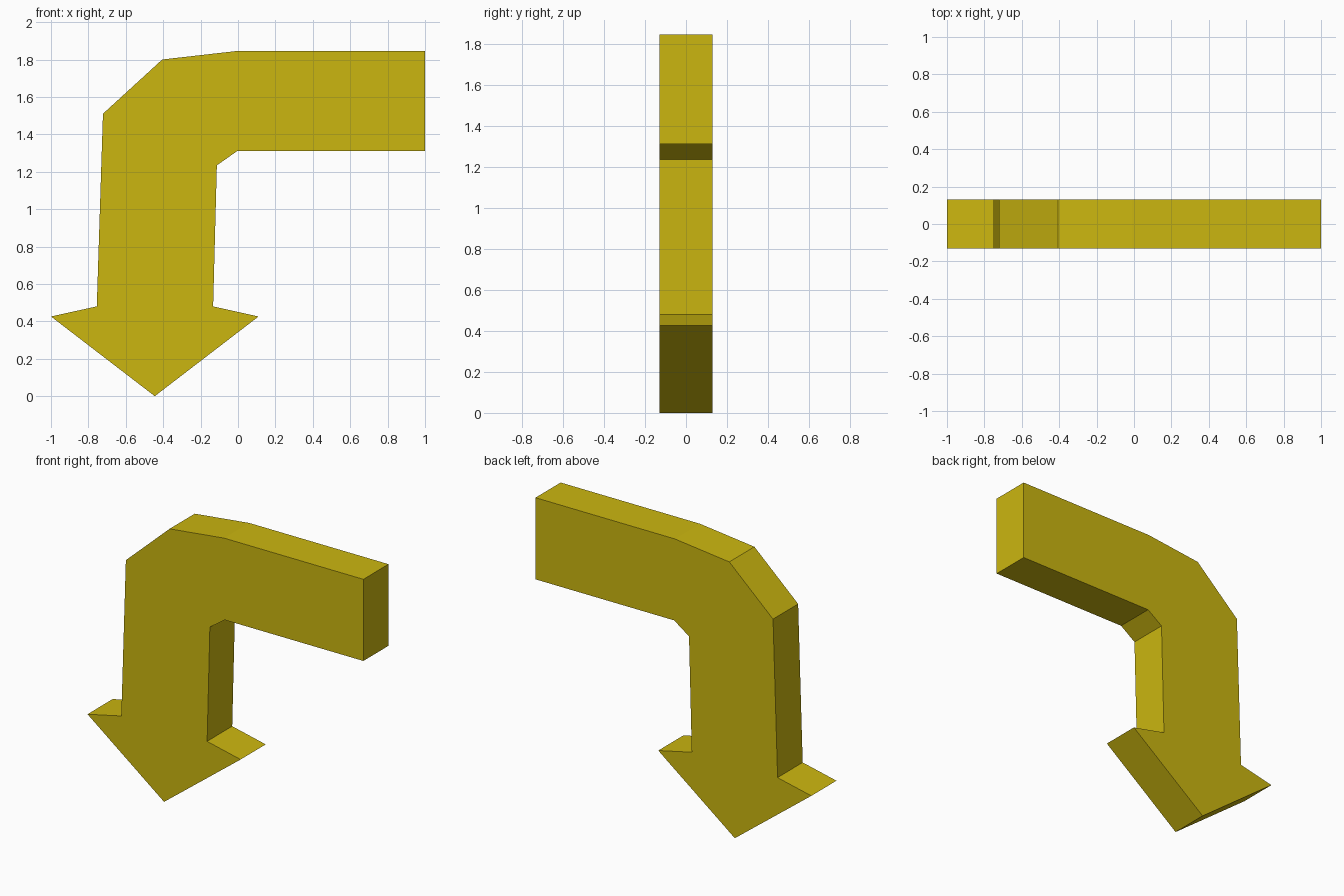
import bpy, bmesh

if "Cube" in bpy.data.objects:
    bpy.data.objects.remove(bpy.data.objects["Cube"])

HALF_DEPTH = 0.13

# Yellow paint
yellow = bpy.data.materials.new("mustard_yellow")
yellow.diffuse_color = (0.60, 0.47, 0.005, 1.0)
yellow.use_nodes = True
yellow.node_tree.nodes["Principled BSDF"].inputs["Base Color"].default_value = yellow.diffuse_color

# Arrow outline in x, z: shaft, bend, arrow head, inner bend
outline = [
    (1.0, 1.845), (-0.01, 1.845), (-0.405, 1.80), (-0.722, 1.51),
    (-0.755, 0.48), (-1.0, 0.426), (-0.445, 0.0), (0.11, 0.426),
    (-0.133, 0.48), (-0.113, 1.234), (-0.005, 1.31), (1.0, 1.31),
]

# Extrude the outline from front to back
bm = bmesh.new()
front = bm.faces.new([bm.verts.new((x, -HALF_DEPTH, z)) for x, z in outline])
result = bmesh.ops.extrude_face_region(bm, geom=[front], use_keep_orig=True)
back_verts = [g for g in result["geom"] if isinstance(g, bmesh.types.BMVert)]
bmesh.ops.translate(bm, verts=back_verts, vec=(0, 2 * HALF_DEPTH, 0))
bmesh.ops.recalc_face_normals(bm, faces=bm.faces[:])

mesh = bpy.data.meshes.new("bent_arrow")
bm.to_mesh(mesh)
bm.free()
mesh.materials.append(yellow)
arrow = bpy.data.objects.new("bent_arrow", mesh)
bpy.context.collection.objects.link(arrow)
